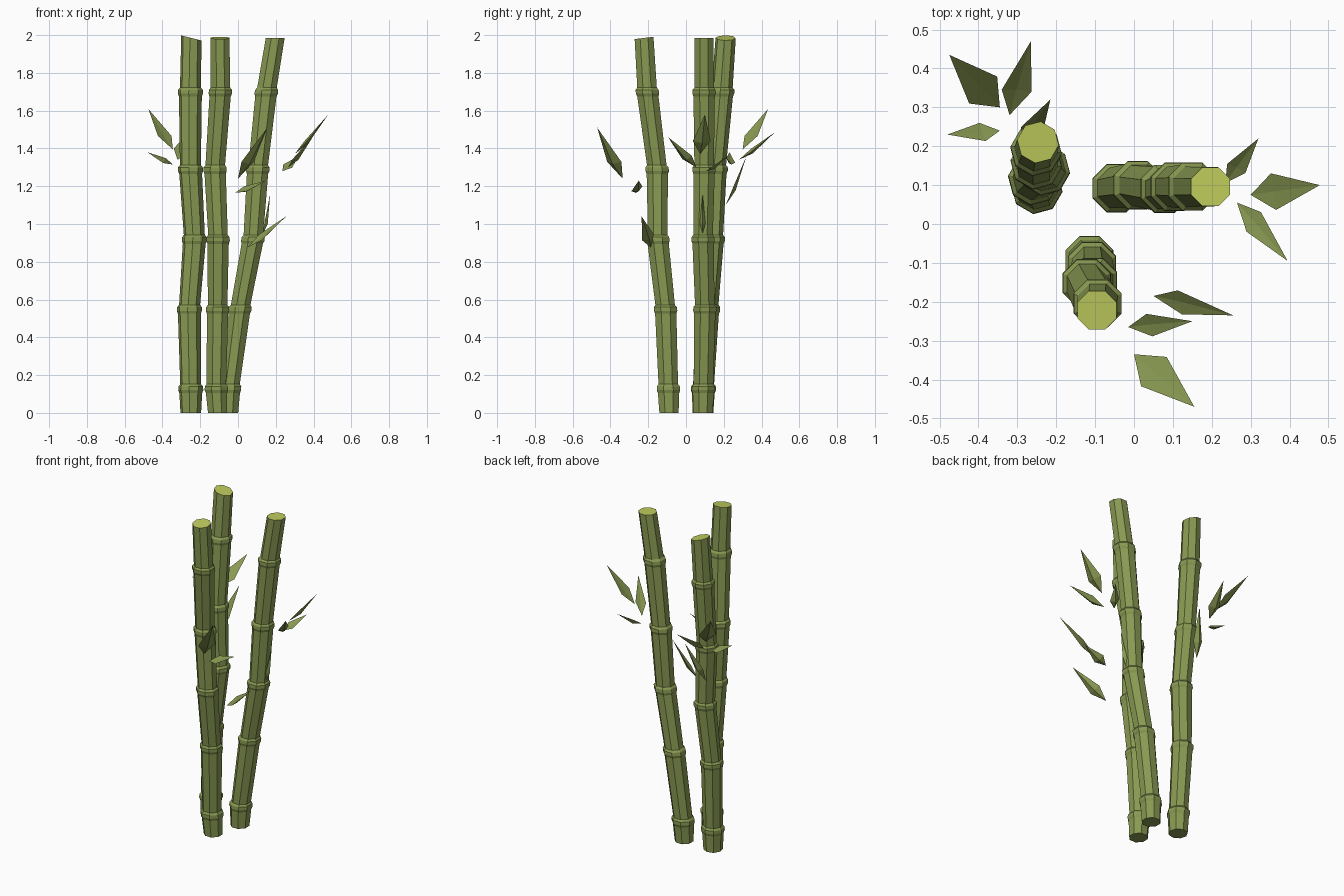
import bpy, bmesh, math
from mathutils import Vector, Matrix

if "Cube" in bpy.data.objects:
    bpy.data.objects.remove(bpy.data.objects["Cube"])


def material(name, color):
    m = bpy.data.materials.new(name)
    m.diffuse_color = (*color, 1)
    m.use_nodes = True
    m.node_tree.nodes["Principled BSDF"].inputs["Base Color"].default_value = m.diffuse_color
    return m


GREEN = material("bamboo green", (0.25, 0.32, 0.085))
CUT = material("cut yellow green", (0.53, 0.61, 0.11))
SIDES = 8
NODE_Z = [0.0, 0.13, 0.55, 0.92, 1.29, 1.70, 1.985]


def finish(name, bm, mats):
    bmesh.ops.recalc_face_normals(bm, faces=bm.faces)
    me = bpy.data.meshes.new(name)
    bm.to_mesh(me)
    bm.free()
    for m in mats:
        me.materials.append(m)
    ob = bpy.data.objects.new(name, me)
    bpy.context.collection.objects.link(ob)
    return ob


def stalk(name, centres, tilt, turn):
    """Octagonal cane: kinked path with a swollen ring at each node."""
    path = [Vector((x, y, z)) for (x, y), z in zip(centres, NODE_Z)]
    rings = [(path[0], 0.055)]
    for a, p, b in zip(path, path[1:], path[2:]):
        down, up = (a - p).normalized(), (b - p).normalized()
        rings += [(p + down * 0.025, 0.061), (p + down * 0.010, 0.067),
                  (p + up * 0.010, 0.066), (p + up * 0.022, 0.056)]
    rings.append((path[-1], 0.054))
    bm = bmesh.new()
    loops = []
    for i, (c, r) in enumerate(rings):
        loop = []
        for k in range(SIDES):
            a = 2 * math.pi * (k + 0.5) / SIDES + turn
            d = Vector((r * math.cos(a), r * math.sin(a), 0))
            if i == len(rings) - 1:      # slanted cut at the top
                d.z = d.x * tilt[0] + d.y * tilt[1]
            loop.append(bm.verts.new(c + d))
        loops.append(loop)
    for lo, hi in zip(loops, loops[1:]):
        for k in range(SIDES):
            n = (k + 1) % SIDES
            bm.faces.new((lo[k], lo[n], hi[n], hi[k]))
    bm.faces.new(loops[0][::-1])
    cap = bm.faces.new(loops[-1])
    cap.material_index = 1
    finish(name, bm, [GREEN, CUT])


def leaf(name, base, tip, width, roll=0):
    """Pointed kite leaf with a raised midrib."""
    base, tip = Vector(base), Vector(tip)
    axis = tip - base
    side = axis.cross(Vector((0, 0, 1))).normalized()
    side = Matrix.Rotation(math.radians(roll), 3, axis.normalized()) @ side
    normal = side.cross(axis).normalized()
    mid = base + axis * 0.33
    bm = bmesh.new()
    b, t = bm.verts.new(base), bm.verts.new(tip)
    top = bm.verts.new(mid - normal * 0.004)
    low = bm.verts.new(mid - normal * 0.018)
    for s in (-1, 1):
        e = bm.verts.new(mid + side * s * width / 2)
        for ridge in (top, low):
            bm.faces.new((b, e, ridge))
            bm.faces.new((e, t, ridge))
    finish(name, bm, [GREEN])


# Canes
stalk("left_stalk", [(-0.25, 0.09), (-0.25, 0.092), (-0.258, 0.115), (-0.23, 0.14),
                     (-0.252, 0.155), (-0.252, 0.19), (-0.247, 0.21)], (-0.25, 0.0), 0.26)
stalk("front_stalk", [(-0.108, -0.09), (-0.115, -0.093), (-0.108, -0.108), (-0.105, -0.15),
                      (-0.122, -0.152), (-0.093, -0.205), (-0.095, -0.222)], (0.0, 0.12), 0)
stalk("right_stalk", [(-0.05, 0.09), (-0.045, 0.092), (0.01, 0.1), (0.08, 0.09),
                      (0.105, 0.096), (0.15, 0.096), (0.197, 0.096)], (0.0, 0.0), 0)

# Leaves: base, tip, width, roll
LEAVES = {
    "left_stalk_leaf": [
        ((-0.345, 0.30, 1.395), (-0.475, 0.435, 1.61), 0.10, 0),
        ((-0.32, 0.28, 1.34), (-0.265, 0.47, 1.485), 0.08, 20),
        ((-0.345, 0.24, 1.315), (-0.48, 0.23, 1.38), 0.055, 30),
        ((-0.285, 0.21, 1.10), (-0.215, 0.32, 1.36), 0.06, 30)],
    "front_stalk_leaf": [
        ((0.05, -0.185, 0.875), (0.255, -0.235, 1.04), 0.07, 35),
        ((-0.015, -0.265, 1.165), (0.15, -0.25, 1.23), 0.065, 25),
        ((0.0, -0.335, 1.24), (0.155, -0.47, 1.51), 0.10, 0)],
    "right_stalk_leaf": [
        ((0.235, 0.105, 1.28), (0.32, 0.22, 1.36), 0.055, 20),
        ((0.30, 0.075, 1.37), (0.478, 0.10, 1.58), 0.095, 0),
        ((0.265, 0.055, 1.30), (0.395, -0.095, 1.46), 0.065, 20),
        ((0.125, 0.088, 0.93), (0.17, 0.088, 1.157), 0.03, 0)],
}
for name, items in LEAVES.items():
    for i, args in enumerate(items):
        leaf(f"{name}_{i + 1}", *args)
